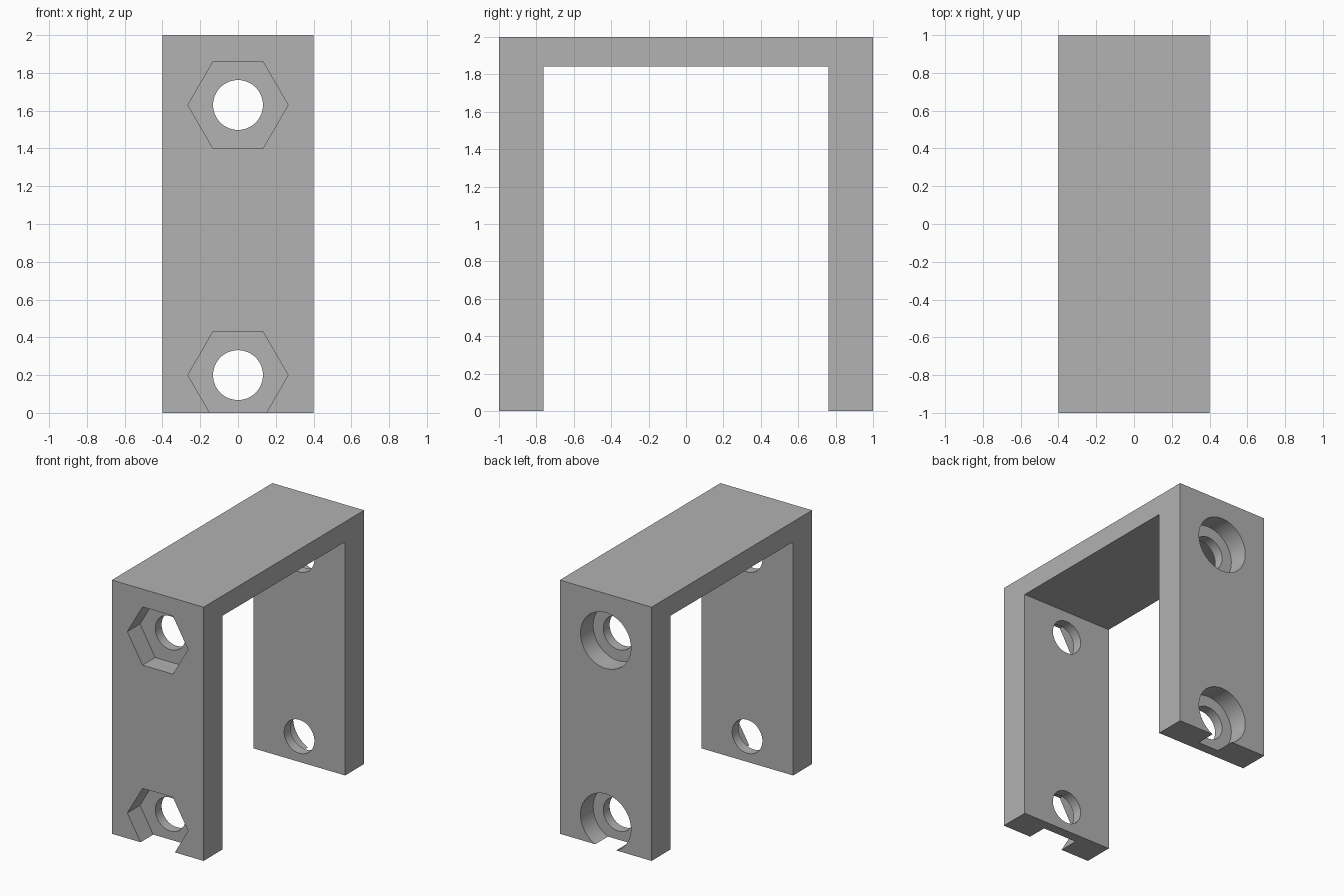
import bpy
import bmesh
import math
from mathutils import Vector

cube = bpy.data.objects.get("Cube")
if cube:
    bpy.data.objects.remove(cube, do_unlink=True)

HALF_WIDTH = 0.4
LEG = 0.237            # leg thickness
ROOF = 0.158           # top plate thickness
RECESS = 0.158         # depth of nut and screw head recesses
HOLE_HEIGHTS = (0.2, 1.63)

grey = bpy.data.materials.new("plain grey")
grey.use_nodes = True
COLOUR = (0.445, 0.445, 0.445, 1)
grey.diffuse_color = COLOUR
grey.node_tree.nodes["Principled BSDF"].inputs["Base Color"].default_value = COLOUR


def extrude_profile(name, points, offset):
    """Solid made by pushing a flat outline along an offset."""
    bm = bmesh.new()
    face = bm.faces.new([bm.verts.new(p) for p in points])
    result = bmesh.ops.extrude_face_region(bm, geom=[face])
    moved = [g for g in result["geom"] if isinstance(g, bmesh.types.BMVert)]
    bmesh.ops.translate(bm, verts=moved, vec=offset)
    bmesh.ops.recalc_face_normals(bm, faces=bm.faces)
    mesh = bpy.data.meshes.new(name)
    bm.to_mesh(mesh)
    bm.free()
    obj = bpy.data.objects.new(name, mesh)
    bpy.context.collection.objects.link(obj)
    mesh.materials.append(grey)
    return obj


def cut(body, name, sides, radius, height, y_start, y_end):
    """Cut a prism running along y out of the body."""
    ring = [(radius * math.cos(math.tau * i / sides), y_start,
             height + radius * math.sin(math.tau * i / sides)) for i in range(sides)]
    cutter = extrude_profile(name, ring, Vector((0, y_end - y_start, 0)))
    cutter.hide_render = True
    mod = body.modifiers.new(name, "BOOLEAN")
    mod.operation = "DIFFERENCE"
    mod.solver = "EXACT"
    mod.object = cutter
    bpy.ops.object.modifier_apply(modifier=mod.name)
    bpy.data.objects.remove(cutter, do_unlink=True)


# U-shaped bracket, open at the bottom
inner = 1 - LEG
outline = [(-1, 0), (-1, 2), (1, 2), (1, 0),
           (inner, 0), (inner, 2 - ROOF), (-inner, 2 - ROOF), (-inner, 0)]
bracket = extrude_profile("bracket", [(-HALF_WIDTH, y, z) for y, z in outline],
                          Vector((2 * HALF_WIDTH, 0, 0)))
bpy.ops.object.select_all(action="DESELECT")
bracket.select_set(True)
bpy.context.view_layer.objects.active = bracket

# Bolt holes, hexagonal nut pockets in front, round screw head recesses behind
for h in HOLE_HEIGHTS:
    cut(bracket, "bolt_hole", 64, 0.132, h, -1.2, 1.2)
    cut(bracket, "nut_pocket", 6, 0.265, h, -1.2, -1 + RECESS)
    cut(bracket, "screw_head_recess", 64, 0.22, h, 1 - RECESS, 1.2)

bpy.ops.object.shade_smooth_by_angle(angle=math.radians(30))
